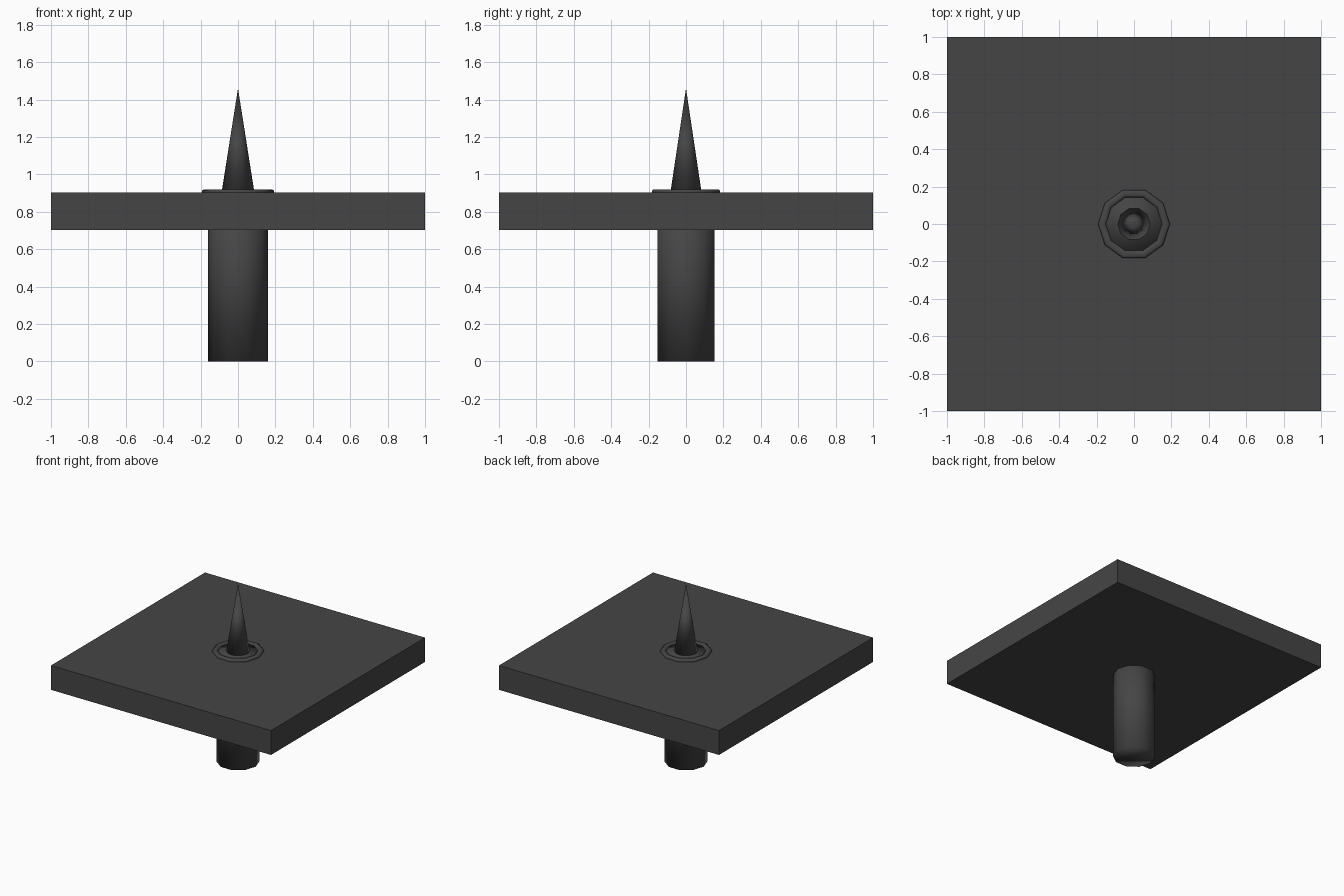
import bpy, bmesh
from math import cos, sin, tau

if "Cube" in bpy.data.objects:
    bpy.data.objects.remove(bpy.data.objects["Cube"])

SIDES = 10
grey = bpy.data.materials.new("dark_grey")
grey.diffuse_color = (0.06, 0.06, 0.06, 1)
grey.use_nodes = True
grey.node_tree.nodes["Principled BSDF"].inputs["Base Color"].default_value = grey.diffuse_color


def lathe(name, profile, closed=False, flip=False):
    """Revolve (radius, z) points; open profiles get end caps or a pointed tip."""
    bm = bmesh.new()
    rings = []
    for r, z in profile:
        if r == 0:
            rings.append([bm.verts.new((0, 0, z))] * SIDES)
        else:
            rings.append([bm.verts.new((r * cos(tau * i / SIDES), r * sin(tau * i / SIDES), z))
                          for i in range(SIDES)])
    pairs = list(zip(rings, rings[1:]))
    if closed:
        pairs.append((rings[-1], rings[0]))
    for a, b in pairs:
        for i in range(SIDES):
            j = (i + 1) % SIDES
            bm.faces.new(list(dict.fromkeys((a[i], a[j], b[j], b[i]))))
    if not closed:
        for ring in (rings[0], rings[-1]):
            if ring[0] is not ring[1]:
                bm.faces.new(ring)
    bmesh.ops.recalc_face_normals(bm, faces=bm.faces)
    if flip:
        bmesh.ops.reverse_faces(bm, faces=bm.faces)
    for f in bm.faces:
        f.smooth = True
    return finish(name, bm)


def finish(name, bm):
    mesh = bpy.data.meshes.new(name)
    bm.to_mesh(mesh)
    bm.free()
    mesh.materials.append(grey)
    ob = bpy.data.objects.new(name, mesh)
    bpy.context.collection.objects.link(ob)
    return ob


# Square slab
bm = bmesh.new()
bmesh.ops.create_cube(bm, size=1)
bmesh.ops.scale(bm, vec=(2, 2, 0.2), verts=bm.verts)
bmesh.ops.translate(bm, vec=(0, 0, 0.803), verts=bm.verts)
finish("slab", bm)

# Post through the slab, its top just above the surface (faces turned inward)
lathe("post", [(0.16, 0), (0.16, 0.908)], flip=True)

# Low collar around the spike
lathe("collar", [(0.192, 0.895), (0.192, 0.913), (0.183, 0.92),
                 (0.16, 0.92), (0.15, 0.912), (0.15, 0.895)], closed=True)

# Spike
lathe("spike", [(0.087, 0.908), (0, 1.46)])
